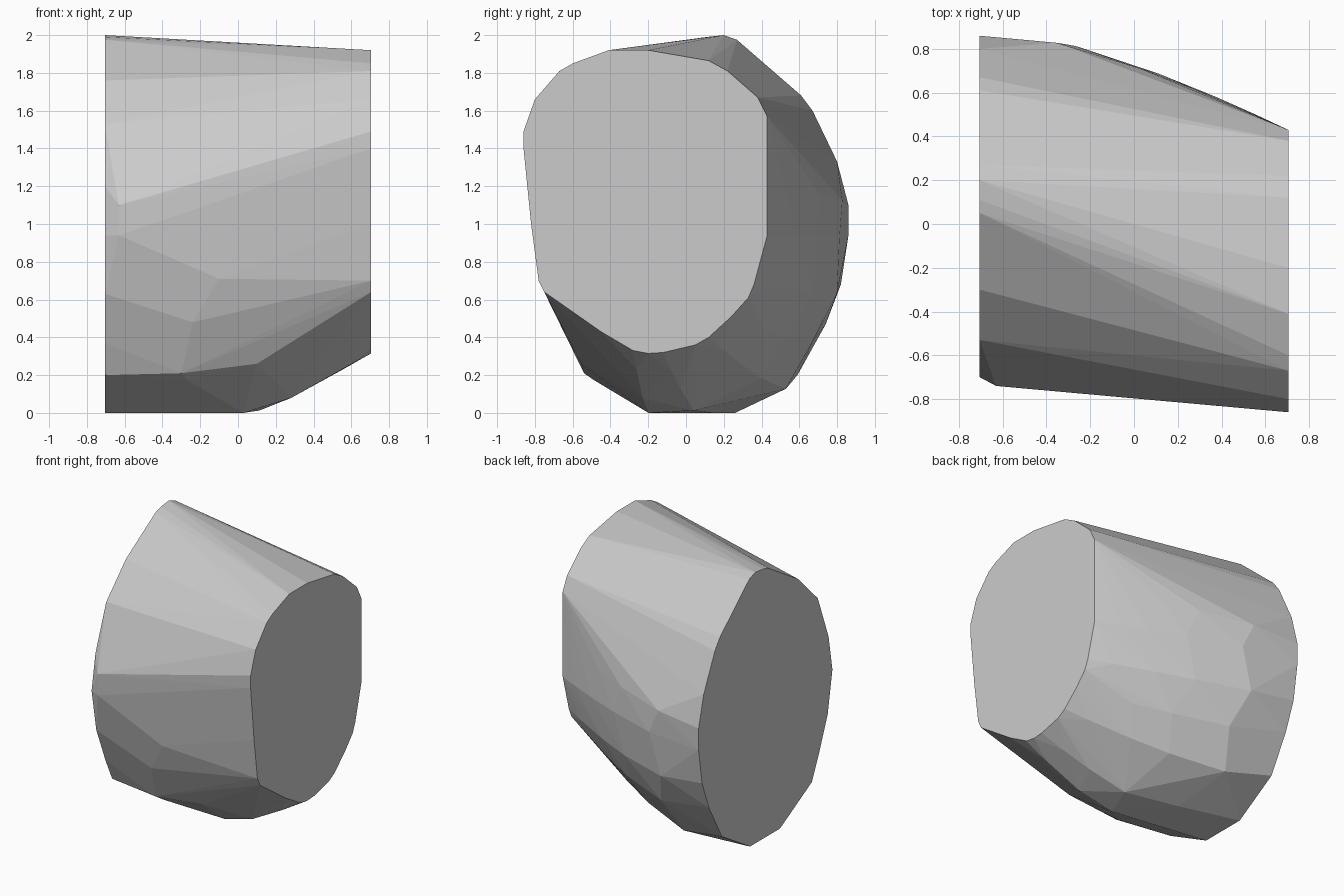
import bpy, bmesh

X = 0.705

# Rims of the two flat cut ends, as (y, z)
left_rim = [(0.05, 1.975), (0.11, 1.99), (0.2, 2.0), (0.27, 1.975), (0.61, 1.68),
            (0.67, 1.6), (0.8, 1.33), (-0.3, 1.76), (-0.53, 1.53), (-0.655, 1.2),
            (-0.7, 0.94), (-0.645, 0.63), (-0.54, 0.37)]
right_rim = [(-0.41, 1.92), (-0.2, 1.92), (0.12, 1.865), (0.22, 1.81), (0.38, 1.67),
             (0.43, 1.57), (0.33, 0.61), (0.05, 0.36), (-0.2, 0.315), (-0.75, 0.64),
             (-0.78, 0.7), (-0.82, 1.0), (-0.86, 1.4), (-0.86, 1.49), (-0.8, 1.66),
             (-0.67, 1.81), (-0.6, 1.85)]

# Bulging ribs under and behind: left (y, z), right (y, z), outward bulge (y, z)
ribs = [((0.86, 1.1), (0.43, 1.2), (0.08, 0)),
        ((0.86, 0.94), (0.43, 0.94), (0.088, 0)),
        ((0.82, 0.68), (0.36, 0.68), (0.1, -0.05)),
        ((0.74, 0.47), (0.24, 0.51), (0.09, -0.1)),
        ((0.59, 0.2), (0.12, 0.4), (0.06, -0.13)),
        ((0.26, 0), (-0.12, 0.32), (0, -0.2)),
        ((-0.09, 0), (-0.28, 0.33), (-0.01, -0.22)),
        ((-0.46, 0.2), (-0.45, 0.43), (-0.03, -0.1))]

# Single corners on the front lower side
front_points = [(-0.63, -0.74, 1.1), (-0.63, -0.735, 0.94), (-0.55, -0.725, 0.86),
                (-0.1, -0.74, 0.71), (-0.24, -0.665, 0.48), (-0.3, -0.54, 0.21),
                (0.1, -0.555, 0.26)]

points = [(-X, y, z) for y, z in left_rim] + [(X, y, z) for y, z in right_rim]
points += front_points
for i, (a, b, bulge) in enumerate(ribs):
    shift = 0.03 if i % 2 else -0.03
    for t in (0, 0.28 + shift, 0.55 + shift, 0.73 + shift, 0.89, 1):
        s = t ** 0.7
        f = 4 * s * (1 - s)
        y = a[0] + (b[0] - a[0]) * t + bulge[0] * f
        z = a[1] + (b[1] - a[1]) * t + bulge[1] * f
        points.append((-X + 2 * X * t, y, max(0, z)))

# Faceted stone block wrapped around the points
bm = bmesh.new()
for p in points:
    bm.verts.new(p)
bmesh.ops.remove_doubles(bm, verts=bm.verts[:], dist=0.001)
bmesh.ops.convex_hull(bm, input=bm.verts[:])
loose = [v for v in bm.verts if not v.link_faces]
bmesh.ops.delete(bm, geom=loose, context='VERTS')
bmesh.ops.dissolve_limit(bm, angle_limit=0.02, verts=bm.verts[:], edges=bm.edges[:])
bmesh.ops.recalc_face_normals(bm, faces=bm.faces[:])
mesh = bpy.data.meshes.new("faceted_block")
bm.to_mesh(mesh)
bm.free()
block = bpy.data.objects.new("faceted_block", mesh)
bpy.context.collection.objects.link(block)
